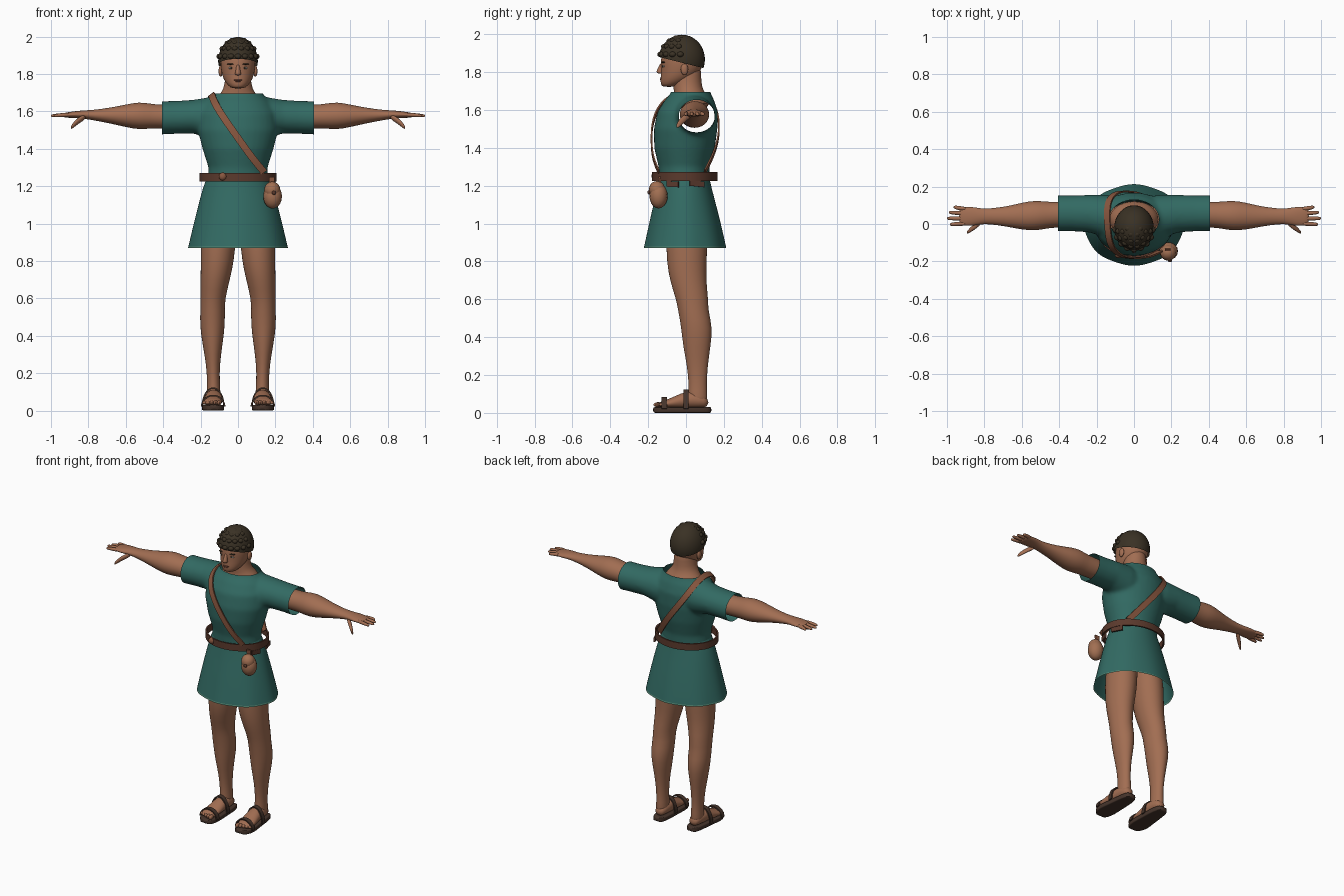
import bpy, bmesh, math
from mathutils import Vector

cube = bpy.data.objects.get("Cube")
if cube:
    bpy.data.objects.remove(cube, do_unlink=True)


def material(name, r, g, b):
    m = bpy.data.materials.new(name)
    m.use_nodes = True
    m.diffuse_color = (r, g, b, 1)
    bsdf = m.node_tree.nodes["Principled BSDF"]
    bsdf.inputs["Base Color"].default_value = (r, g, b, 1)
    bsdf.inputs["Roughness"].default_value = 0.8
    return m


SKIN = material("skin", .36, .155, .085)
TEAL = material("teal cloth", .032, .145, .125)
TRIM = material("pale teal trim", .09, .25, .18)
HAIR = material("dark hair", .042, .031, .018)
BELT = material("brown leather", .105, .042, .026)
STRAP = material("tan leather", .25, .095, .05)
POUCH = material("light leather", .36, .16, .085)
SANDAL = material("sandal leather", .06, .034, .024)
LIPS = material("lips", .2, .07, .045)
EYE = material("eye white", .5, .45, .4)


def add_modifier(obj, kind, **settings):
    mod = obj.modifiers.new(kind.title(), kind)
    for key, value in settings.items():
        setattr(mod, key, value)


def bake(obj, angle=50):
    """Apply the modifiers, then shade smooth with sharp edges kept."""
    graph = bpy.context.evaluated_depsgraph_get()
    graph.update()
    mesh = bpy.data.meshes.new_from_object(obj.evaluated_get(graph))
    obj.modifiers.clear()
    obj.data = mesh
    mesh.shade_smooth()
    mesh.set_sharp_from_angle(angle=math.radians(angle))
    return obj


def make_object(name, bm, *mats):
    bmesh.ops.recalc_face_normals(bm, faces=bm.faces)
    mesh = bpy.data.meshes.new(name)
    bm.to_mesh(mesh)
    bm.free()
    for m in mats:
        mesh.materials.append(m)
    obj = bpy.data.objects.new(name, mesh)
    bpy.context.scene.collection.objects.link(obj)
    return obj


def add_loft(bm, rings, axis="z", n=20, caps=True, square=1, wave=0):
    """Rings are (position on axis, centre u, centre v, radius u, radius v)."""
    order = {"x": (2, 0, 1), "y": (0, 2, 1), "z": (0, 1, 2)}[axis]
    loops = []
    for k, (p, cu, cv, ru, rv) in enumerate(rings):
        loop = []
        for i in range(n):
            a = math.tau * i / n
            c, s = math.cos(a), math.sin(a)
            c, s = (math.copysign(abs(t) ** square, t) for t in (c, s))
            w = 1 + wave * k / (len(rings) - 1) * math.cos(8 * a)
            uvp = (cu + ru * c * w, cv + rv * s * w, p)
            loop.append(bm.verts.new([uvp[j] for j in order]))
        loops.append(loop)
    for low, high in zip(loops, loops[1:]):
        for i in range(n):
            j = (i + 1) % n
            bm.faces.new((low[i], low[j], high[j], high[i]))
    if caps:
        bm.faces.new(loops[0])
        bm.faces.new(loops[-1])


def loft(name, mat, rings, mirror=False, **options):
    bm = bmesh.new()
    add_loft(bm, rings, **options)
    obj = make_object(name, bm, mat)
    add_modifier(obj, "SUBSURF", levels=1)
    if mirror:
        add_modifier(obj, "MIRROR", use_mirror_merge=False)
    return bake(obj)


def balls(name, mat, items, mirror=False, seg=16):
    """Ellipsoids given as (centre, radii), joined in one object."""
    bm = bmesh.new()
    for centre, radii in items:
        made = bmesh.ops.create_uvsphere(bm, u_segments=seg, v_segments=seg // 2 + 2, radius=1)
        bmesh.ops.scale(bm, vec=radii, verts=made["verts"])
        bmesh.ops.translate(bm, vec=centre, verts=made["verts"])
    obj = make_object(name, bm, mat)
    if mirror:
        add_modifier(obj, "MIRROR", use_mirror_merge=False)
    return bake(obj)


def band(name, mat, path, width, thick=.01, closed=False, mirror=False):
    """Flat leather strip along a path, as wide as the width vector."""
    bm = bmesh.new()
    half = Vector(width) / 2
    pairs = [(bm.verts.new(Vector(p) - half), bm.verts.new(Vector(p) + half)) for p in path]
    for a, b in zip(pairs, pairs[1:] + pairs[:1] if closed else pairs[1:]):
        bm.faces.new((a[0], b[0], b[1], a[1]))
    obj = make_object(name, bm, mat)
    add_modifier(obj, "SUBSURF", levels=2, boundary_smooth="PRESERVE_CORNERS")
    add_modifier(obj, "SOLIDIFY", thickness=thick, offset=0)
    if mirror:
        add_modifier(obj, "MIRROR", use_mirror_merge=False)
    return bake(obj)


def cut(obj, point, normal):
    """Remove everything on the side the normal points to."""
    bm = bmesh.new()
    bm.from_mesh(obj.data)
    bmesh.ops.bisect_plane(bm, geom=bm.verts[:] + bm.edges[:] + bm.faces[:],
                           plane_co=point, plane_no=normal, clear_outer=True)
    bm.to_mesh(obj.data)
    bm.free()


# Tunic top: torso and sleeves fused, then opened at cuffs, collar and waist
bm = bmesh.new()
add_loft(bm, [(1.19, 0, -.01, .165, .13), (1.3, 0, -.01, .158, .135), (1.4, 0, -.008, .19, .16),
              (1.5, 0, -.002, .215, .168), (1.59, 0, .008, .21, .16), (1.65, 0, .018, .175, .132),
              (1.69, 0, .025, .135, .105), (1.74, 0, .025, .115, .095)], n=32)
for s in (-1, 1):
    add_loft(bm, [(0, .03, 1.56, .11, .11), (s * .14, .04, 1.565, .115, .113),
                  (s * .24, .055, 1.572, .1, .09), (s * .33, .057, 1.568, .096, .088),
                  (s * .46, .057, 1.564, .097, .09)], axis="x", n=32)
tunic = make_object("tunic_top", bm, TEAL)
add_modifier(tunic, "REMESH", mode="VOXEL", voxel_size=.011)
add_modifier(tunic, "SMOOTH", factor=.5, iterations=8)
bake(tunic, 80)
for point, normal in [((.405, 0, 0), (1, 0, 0)), ((-.405, 0, 0), (-1, 0, 0)),
                      ((0, 0, 1.695), (0, 0, 1)), ((0, 0, 1.23), (0, 0, -1))]:
    cut(tunic, point, normal)

# Skirt with a pale hem
skirt = loft("tunic_skirt", TEAL, [
    (1.26, 0, -.01, .16, .13), (1.2, 0, -.008, .187, .14), (1.05, 0, -.006, .224, .178),
    (.95, 0, -.005, .248, .2), (.886, 0, -.005, .262, .214), (.87, 0, -.005, .266, .217)],
    n=40, caps=False, wave=.012)
skirt.data.materials.append(TRIM)
for face in skirt.data.polygons:
    face.material_index = int(face.center.z < .886)

# Legs and feet
loft("legs", SKIN, [
    (1.1, .09, 0, .09, .1), (.92, .105, .004, .095, .11), (.8, .11, .004, .09, .107),
    (.7, .122, .01, .079, .097), (.6, .135, .033, .067, .086), (.54, .136, .038, .066, .08),
    (.45, .137, .058, .068, .084), (.35, .136, .057, .053, .073), (.25, .134, .06, .037, .055),
    (.15, .131, .062, .033, .047), (.09, .13, .062, .038, .052), (.03, .13, .062, .036, .05)],
    mirror=True)
loft("feet", SKIN, [
    (.12, .127, .055, .028, .025), (.07, .128, .068, .042, .042), (0, .13, .07, .046, .047),
    (-.06, .133, .055, .051, .032), (-.11, .137, .046, .054, .021), (-.145, .137, .042, .048, .015)],
    axis="y", mirror=True)
balls("toes", SKIN, [((.1 + .02 * i, -.147 + .007 * i, .043), (.012, .024, .014 - .001 * i))
                     for i in range(5)], mirror=True, seg=10)

# Sandals: sole and two arched straps
loft("sandal_soles", SANDAL, [
    (.135, .126, .016, .022, .016), (.12, .126, .016, .04, .016), (.05, .127, .016, .05, .016),
    (-.04, .131, .016, .055, .016), (-.1, .134, .016, .063, .016), (-.15, .133, .016, .052, .016),
    (-.176, .128, .016, .028, .016)], axis="y", square=.3, mirror=True)
for name, y, rx, height in (("ankle", .0, .058, .1), ("toe", -.115, .062, .06)):
    arch = [(.133 + rx * math.cos(math.pi * i / 10), y, .022 + height * math.sin(math.pi * i / 10))
            for i in range(11)]
    band(name + "_straps", SANDAL, arch, (0, .028, 0), .008, mirror=True)

# Arms and hands
loft("arms", SKIN, [
    (.25, .055, 1.57, .072, .066), (.42, .05, 1.572, .068, .064), (.47, .047, 1.575, .073, .067),
    (.53, .045, 1.577, .082, .075), (.6, .042, 1.576, .073, .061), (.68, .04, 1.578, .054, .043),
    (.77, .041, 1.58, .042, .028), (.82, .041, 1.583, .042, .023), (.87, .041, 1.583, .053, .019),
    (.92, .041, 1.58, .05, .014), (.935, .041, 1.58, .042, .01)], axis="x", mirror=True)
fingers = [("little", .08, .09, .965), ("ring", .055, .062, .99),
           ("middle", .03, .03, 1.0), ("index", .003, -.002, .985)]
for name, y0, y1, tip in fingers:
    loft(name + "_fingers", SKIN, [
        (.89, y0, 1.582, .012, .012), (.94, (y0 + y1) / 2, 1.581, .0125, .0115),
        (tip - .008, y1, 1.577, .01, .009), (tip, y1, 1.576, .005, .005)],
        axis="x", n=10, mirror=True)
loft("thumbs", SKIN, [
    (.81, .02, 1.575, .018, .016), (.85, -.012, 1.554, .018, .018), (.88, -.036, 1.527, .013, .016),
    (.895, -.047, 1.511, .007, .009)], axis="x", n=10, mirror=True)

# Neck, shoulders and head
loft("neck", SKIN, [
    (1.6, 0, .025, .15, .11), (1.665, 0, .025, .125, .095), (1.69, 0, .02, .1, .082),
    (1.72, 0, .008, .077, .077), (1.78, 0, .005, .068, .075), (1.86, 0, .01, .065, .07)])
loft("head", SKIN, [
    (1.722, 0, -.092, .028, .03), (1.735, 0, -.077, .052, .058), (1.77, 0, -.043, .078, .092),
    (1.81, 0, -.025, .089, .106), (1.86, 0, -.02, .096, .115), (1.92, 0, -.02, .088, .105),
    (1.97, 0, -.02, .05, .06)], n=28)
loft("nose", SKIN, [
    (1.853, 0, -.124, .01, .01), (1.825, 0, -.132, .011, .014), (1.802, 0, -.139, .017, .021),
    (1.792, 0, -.133, .017, .017)], n=12)
balls("ears", SKIN, [((.093, -.008, 1.815), (.011, .02, .03))], mirror=True)
balls("eyes", EYE, [((.035, -.113, 1.832), (.016, .012, .007))], mirror=True)
balls("irises", HAIR, [((.035, -.121, 1.832), (.0065, .006, .0065))], mirror=True)
balls("eyebrows", HAIR, [((.037, -.118, 1.853), (.022, .012, .004))], mirror=True)
balls("mouth", LIPS, [((0, -.127, 1.768), (.024, .011, .004)), ((0, -.127, 1.761), (.019, .01, .005))])

# Hair: cap trimmed along a slanted hairline, with rows of curls
cap = balls("hair_cap", HAIR, [((0, -.022, 1.868), (.106, .122, .13))], seg=32)
cut(cap, (0, 0, 1.845), (0, -.25, -1))
curls = []
for row, (lift, count, spread) in enumerate([(.22, 9, 1.5), (.6, 8, 1.4), (.95, 6, 1.3), (1.25, 4, 1.5)]):
    for i in range(count):
        a = spread * (2 * i / (count - 1) - 1)
        r = math.cos(lift)
        size = .019 - .001 * row
        curls.append(((.1 * r * math.sin(a), -.022 - .114 * r * math.cos(a),
                       1.868 + .119 * math.sin(lift)), (size, size, size * .8)))
balls("hair_curls", HAIR, curls, seg=10)

# Belt, buckle and hanging ends
ring = [(.203 * math.cos(math.tau * i / 24), -.007 + .17 * math.sin(math.tau * i / 24), 1.249)
        for i in range(24)]
band("belt", BELT, ring, (0, 0, .045), .01, closed=True)
balls("belt_buckle", STRAP, [((-.082, -.166, 1.252), (.021, .016, .021))])
band("front_belt_end", BELT, [(.17, -.1, 1.21), (.192, -.04, 1.207)], (0, 0, .03))
band("back_belt_end", BELT, [(.196, .02, 1.215), (.17, .095, 1.207)], (0, 0, .03))

# Shoulder strap from right shoulder to left hip, front and back
band("shoulder_strap", STRAP, [
    (.14, -.145, 1.275), (.085, -.174, 1.34), (.03, -.183, 1.415), (-.03, -.183, 1.5),
    (-.09, -.163, 1.585), (-.128, -.115, 1.65), (-.14, -.04, 1.69), (-.145, .05, 1.693),
    (-.14, .125, 1.66), (-.105, .168, 1.59), (-.04, .178, 1.5), (.03, .163, 1.41),
    (.09, .13, 1.33), (.13, .1, 1.275)], (.03, 0, .022), .008)

# Pouch hanging from the belt
balls("pouch", POUCH, [((.185, -.145, 1.146), (.05, .048, .066)), ((.183, -.153, 1.18), (.043, .043, .045))])
balls("pouch_button", BELT, [((.192, -.196, 1.165), (.011, .008, .011))])
band("pouch_loop", STRAP, [(.18, -.135, 1.205), (.18, -.14, 1.25)], (.03, 0, 0))
